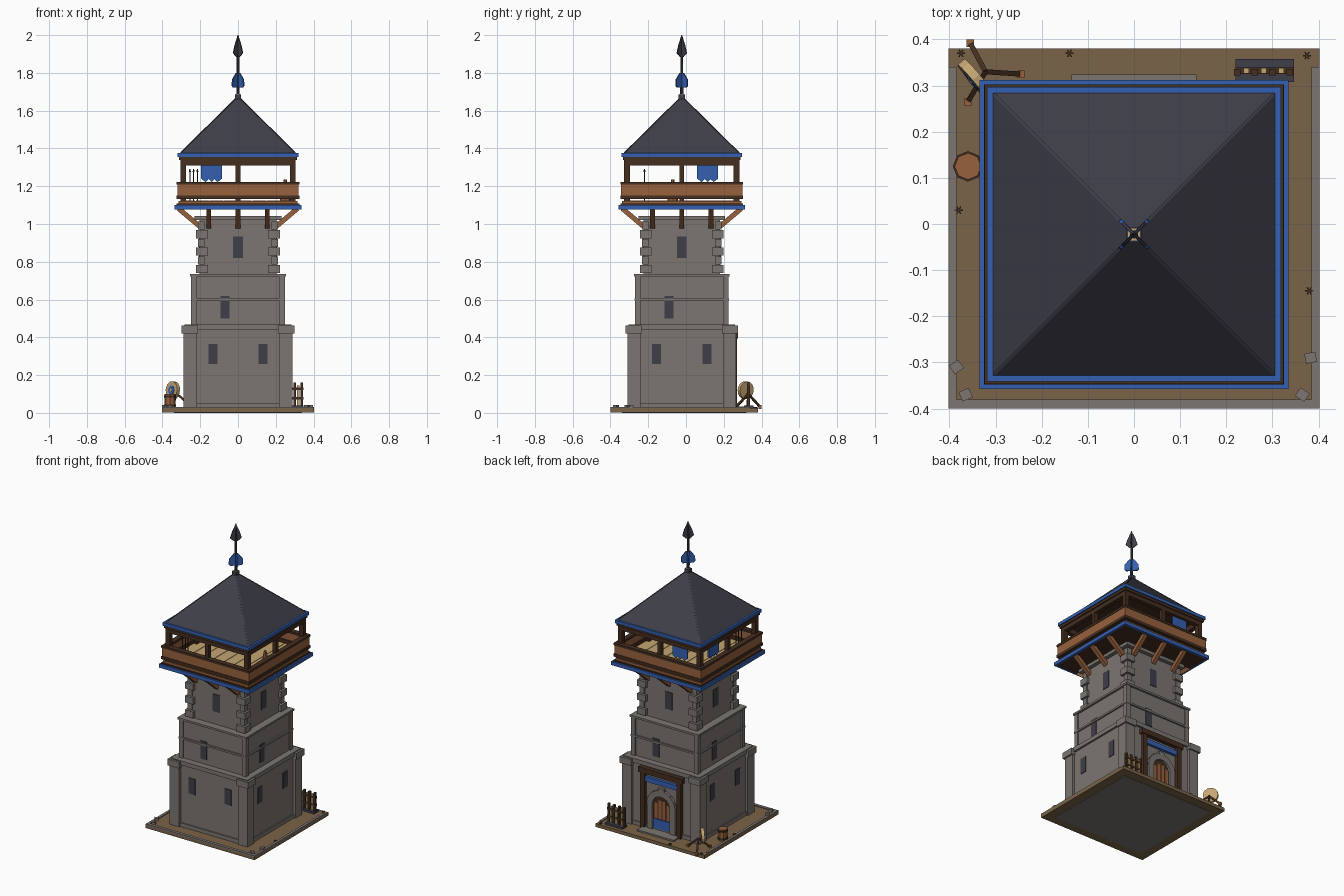
import bpy, bmesh, math
from mathutils import Matrix, Vector

if "Cube" in bpy.data.objects:
    bpy.data.objects.remove(bpy.data.objects["Cube"])

def lin(c):
    c /= 255
    return c / 12.92 if c <= 0.04045 else ((c + 0.055) / 1.055) ** 2.4

def material(name, r, g, b):
    m = bpy.data.materials.new(name)
    m.diffuse_color = (lin(r), lin(g), lin(b), 1)
    m.use_nodes = True
    m.node_tree.nodes["Principled BSDF"].inputs["Base Color"].default_value = m.diffuse_color
    return m

STONE = material("stone", 124, 118, 113)
SLATE = material("slate", 62, 62, 73)
BLUE = material("blue", 53, 96, 178)
DARK = material("dark_wood", 68, 46, 31)
WOOD = material("wood", 151, 97, 61)
TAN = material("straw", 196, 166, 115)
EARTH = material("earth", 122, 99, 72)

CY = -0.0225                                  # tower axis
AXIS = Matrix.Translation((0, CY, 0))
SIDES = [AXIS @ Matrix.Rotation(k * math.pi / 2, 4, 'Z') for k in range(4)]
BACK = SIDES[2]
ID = Matrix.Identity(4)

class Part:
    """One object gathered from simple solids."""
    def __init__(self, name, mat):
        self.name, self.mat, self.bm = name, mat, bmesh.new()

    def box(self, x0, x1, y0, y1, z0, z1, m=ID):
        t = Matrix.Translation(((x0 + x1) / 2, (y0 + y1) / 2, (z0 + z1) / 2))
        s = Matrix.Diagonal((abs(x1 - x0), abs(y1 - y0), abs(z1 - z0), 1))
        bmesh.ops.create_cube(self.bm, size=1, matrix=m @ t @ s)
        return self

    def slab(self, h, z0, z1):
        return self.box(-h, h, -h, h, z0, z1, AXIS)

    def ring(self, h, t, z0, z1):             # square frame round the tower
        for m in SIDES:
            self.box(-h, h - t, -h, -h + t, z0, z1, m)
        return self

    def cone(self, r0, r1, z0, z1, n=8, m=ID, turn=0):
        t = Matrix.Translation((0, 0, (z0 + z1) / 2)) @ Matrix.Rotation(turn, 4, 'Z')
        bmesh.ops.create_cone(self.bm, cap_ends=True, segments=n, radius1=r0,
                              radius2=r1, depth=z1 - z0, matrix=m @ t)
        return self

    def beam(self, a, b, w, m=ID):            # square bar between two points
        a, b = Vector(a), Vector(b)
        q = (b - a).to_track_quat('Z', 'Y').to_matrix().to_4x4()
        return self.box(-w / 2, w / 2, -w / 2, w / 2, 0, (b - a).length,
                        m @ Matrix.Translation(a) @ q)

    def plate(self, pts, y, t, m=ID):         # outline in x,z given thickness in y
        vs = [self.bm.verts.new(m @ Vector((x, y - t / 2, z))) for x, z in pts]
        f = self.bm.faces.new(vs)
        r = bmesh.ops.extrude_face_region(self.bm, geom=[f])
        d = (m.to_3x3() @ Vector((0, t, 0)))
        bmesh.ops.translate(self.bm, vec=d,
                            verts=[g for g in r['geom'] if isinstance(g, bmesh.types.BMVert)])
        return self

    def done(self):
        bmesh.ops.recalc_face_normals(self.bm, faces=self.bm.faces[:])
        me = bpy.data.meshes.new(self.name)
        self.bm.to_mesh(me)
        self.bm.free()
        me.materials.append(self.mat)
        bpy.context.collection.objects.link(bpy.data.objects.new(self.name, me))

# Ground
Part("ground", EARTH).box(-.402, .402, -.4, .38, .003, .025).done()
Part("ground_underside", STONE).box(-.34, .34, -.34, .32, 0, .01).done()
p = Part("kerb", STONE).box(-.402, .402, -.4, -.38, .02, .031)
for s in (-1, 1):
    p.box(s * .402, s * .385, -.38, .34, .02, .031)
p.done()
p = Part("rocks", STONE)
for x, y, a in ((-.385, -.31, .6), (-.365, -.37, .4), (.365, -.37, -.6), (.383, -.29, .2)):
    p.box(-.012, .012, -.011, .011, .02, .043,
          Matrix.Translation((x, y, 0)) @ Matrix.Rotation(a, 4, 'Z'))
p.done()
p = Part("weeds", DARK)
for x, y in ((-.375, .37), (-.14, .37), (.375, .365), (-.38, .03), (.38, -.145)):
    for k in range(3):
        p.box(-.009, .009, -.0015, .0015, .024, .032,
              Matrix.Translation((x, y, 0)) @ Matrix.Rotation(k * math.pi / 3, 4, 'Z'))
p.done()

# Stone storeys with ledges
p = Part("tower_walls", STONE)
p.slab(.27, .02, .45).slab(.24, .45, .73).slab(.203, .72, 1.03)
p.done()
p = Part("ledges", STONE)
p.slab(.278, .02, .05).slab(.283, .44, .468).slab(.25, .594, .606)
p.slab(.254, .722, .735).slab(.229, 1.02, 1.042)
p.done()

# Corner buttresses, pilasters and alternating corner stones
p = Part("corner_stones", STONE)
for m in SIDES:
    def corner(h, w, z0, z1):
        p.box(-h, -h + w, -h, -h + w, z0, z1, m)
    corner(.288, .07, .02, .42)
    corner(.298, .085, .42, .462)
    corner(.248, .03, .46, .725)
    for i in range(6):
        h, w = ((.222, .062), (.211, .034))[i % 2]
        corner(h, w, .74 + i * .046, .783 + i * .046)
p.done()

# Slit windows: two low, one middle, one high on each side; the door replaces the low pair
p = Part("windows", SLATE)
for k, m in enumerate(SIDES):
    if k != 2:
        for x in (-.133, .133):
            p.box(x - .024, x + .024, -.274, -.26, .26, .365, m)
    p.box(-.092, -.045, -.2445, -.23, .50, .62, m)
    p.box(-.026, .026, -.207, -.19, .82, .935, m)
p.done()

# Doorway at the back: step, stone arch, planked door, timber porch
Part("door_step", STONE).box(-.135, .135, -.347, -.26, .02, .035, BACK).done()
p = Part("door_arch", STONE)
for s in (-1, 1):
    p.box(s * .064, s * .104, -.288, -.26, .035, .2, BACK)
for i in range(7):
    a = math.radians(-77 + i * 154 / 6)
    p.box(-.022, .022, -.288, -.26, .064, .104 if i != 3 else .12,
          BACK @ Matrix.Translation((0, 0, .2)) @ Matrix.Rotation(a, 4, 'Y'))
p.done()
arch = [(.066 * math.cos(a), .2 + .066 * math.sin(a))
        for a in (i * math.pi / 10 for i in range(11))]
Part("door", DARK).plate([(-.066, .035)] + [(.066, .035)] + arch, -.268, .01, BACK).done()
p = Part("door_planks", WOOD)
for i in range(4):
    x = -.056 + i * .03
    p.box(x, x + .022, -.277, -.265, .11, .235 if i in (1, 2) else .215, BACK)
p.done()
Part("door_panel", BLUE).box(-.06, .06, -.279, -.265, .042, .105, BACK).done()
p = Part("porch_frame", DARK)
for s in (-1, 1):
    p.box(s * .118, s * .15, -.293, -.26, .02, .4, BACK)
p.box(-.162, .162, -.297, -.26, .395, .43, BACK)
p.done()
Part("porch_banner", BLUE).box(-.118, .118, -.288, -.265, .34, .372, BACK).done()

# Gallery: braces, floor, rail, posts and top beams
p = Part("braces", WOOD)
for m in SIDES:
    for x in (-.155, 0, .155):
        p.beam((x, -.2, .985), (x, -.315, 1.082), .026, m)
p.done()
Part("gallery_base", DARK).slab(.325, 1.078, 1.108).done()
Part("gallery_trim", BLUE).ring(.335, .014, 1.077, 1.101).done()
Part("gallery_edge", WOOD).ring(.316, .02, 1.1, 1.122).done()
p = Part("gallery_floor", TAN)
for i in range(8):
    p.box(-.298 + i * .0748, -.227 + i * .0748, -.298, .298, 1.1, 1.124, AXIS)
p.done()
Part("rail_boards", WOOD).ring(.321, .016, 1.15, 1.21).done()
p = Part("gallery_frame", DARK)
p.ring(.3245, .03, 1.132, 1.152).ring(.3245, .034, 1.208, 1.223)
p.ring(.305, .03, 1.31, 1.34).ring(.312, .034, 1.338, 1.358)
for m in SIDES:
    p.box(-.305, -.275, -.305, -.275, 1.1, 1.35, m)
    p.box(-.013, .013, -.305, -.279, 1.1, 1.33, m)
p.done()

# Two banners hung in the gallery openings
p = Part("gallery_banners", BLUE)
for m, x in ((SIDES[2], .14), (SIDES[3], -.137)):
    p.plate([(x - .055, 1.315), (x - .055, 1.24), (x - .032, 1.222), (x - .015, 1.238),
             (x, 1.222), (x + .015, 1.238), (x + .032, 1.222), (x + .055, 1.24),
             (x + .055, 1.315)], -.283, .008, m)
p.done()

# Stored spears and a sack inside the gallery
p = Part("gallery_spears", DARK)
for x in (-.255, -.235, -.215):
    p.cone(.003, .003, 1.12, 1.28, 6, Matrix.Translation((x, -.22, 0)))
    p.cone(.006, .002, 1.275, 1.292, 4, Matrix.Translation((x, -.22, 0)))
p.done()
Part("gallery_sack", WOOD).cone(.03, .008, 1.12, 1.236, 8, Matrix.Translation((.25, -.07, 0))).done()

# Roof with hips and finial
Part("eave", BLUE).ring(.319, .03, 1.355, 1.376).done()
Part("roof_ceiling", DARK).slab(.29, 1.345, 1.372).done()
p = Part("roof", SLATE).cone(.308 * math.sqrt(2), .008, 1.374, 1.672, 4, AXIS, math.pi / 4)
for m in SIDES:
    p.beam((-.302, -.302, 1.377), (-.008, -.008, 1.667), .006, m)
p.done()
p = Part("finial", SLATE).slab(.016, 1.66, 1.685)
p.cone(.009, .007, 1.68, 1.9, 8, AXIS)
v = Part("finial_vanes", BLUE)
for a in (math.pi / 4, -math.pi / 4):
    m = AXIS @ Matrix.Rotation(a, 4, 'Z')
    p.plate([(-.012, 1.885), (.012, 1.885), (.036, 1.905), (.024, 1.945), (0, 2),
             (-.024, 1.945), (-.036, 1.905)], 0, .006, m)
    v.plate([(-.034, 1.722), (.034, 1.722), (.044, 1.732), (.042, 1.765), (.014, 1.8),
             (-.014, 1.8), (-.042, 1.765), (-.044, 1.732)], 0, .008, m)
p.done()
v.done()
Part("finial_collar", TAN).slab(.013, 1.684, 1.688).done()

# Barrel
B = Matrix.Translation((-.36, .125, 0))
Part("barrel", WOOD).cone(.029, .029, .025, .1, 8, B).done()
p = Part("barrel_hoops", DARK)
for z in (.033, .082):
    p.cone(.033, .033, z, z + .011, 8, B)
p.done()

# Practice target on a three-legged stand
T = (Matrix.Translation((-.345, .316, .12)) @ Matrix.Rotation(math.radians(-50), 4, 'Z')
     @ Matrix.Rotation(math.radians(86), 4, 'X'))
Part("target", TAN).cone(.047, .047, -.01, .01, 16, T).done()
Part("target_ring", BLUE).cone(.024, .024, .009, .012, 16, T).done()
Part("target_centre", TAN).cone(.009, .009, .011, .014, 12, T).done()
p, f = Part("target_stand", DARK), Part("stand_feet", WOOD)
for x, y in ((-.355, .392), (-.245, .325), (-.36, .265)):
    p.beam((-.322, .33, .1), (x, y, .032), .011)
    f.box(x - .008, x + .008, y - .008, y + .008, .02, .041)
p.done()
f.done()

# Weapon rack
Part("rack_base", SLATE).box(.22, .347, .308, .358, .02, .038).done()
p = Part("rack_frame", DARK)
for z in (.07, .12):
    p.box(.22, .347, .325, .339, z, z + .014)
for x in (.224, .262, .3, .338):
    p.box(x - .007, x + .007, .322, .336, .03, .16)
p.done()
p = Part("rack_tools", TAN)
for x in (.243, .281, .319):
    p.box(x - .006, x + .006, .326, .338, .035, .145)
p.done()
